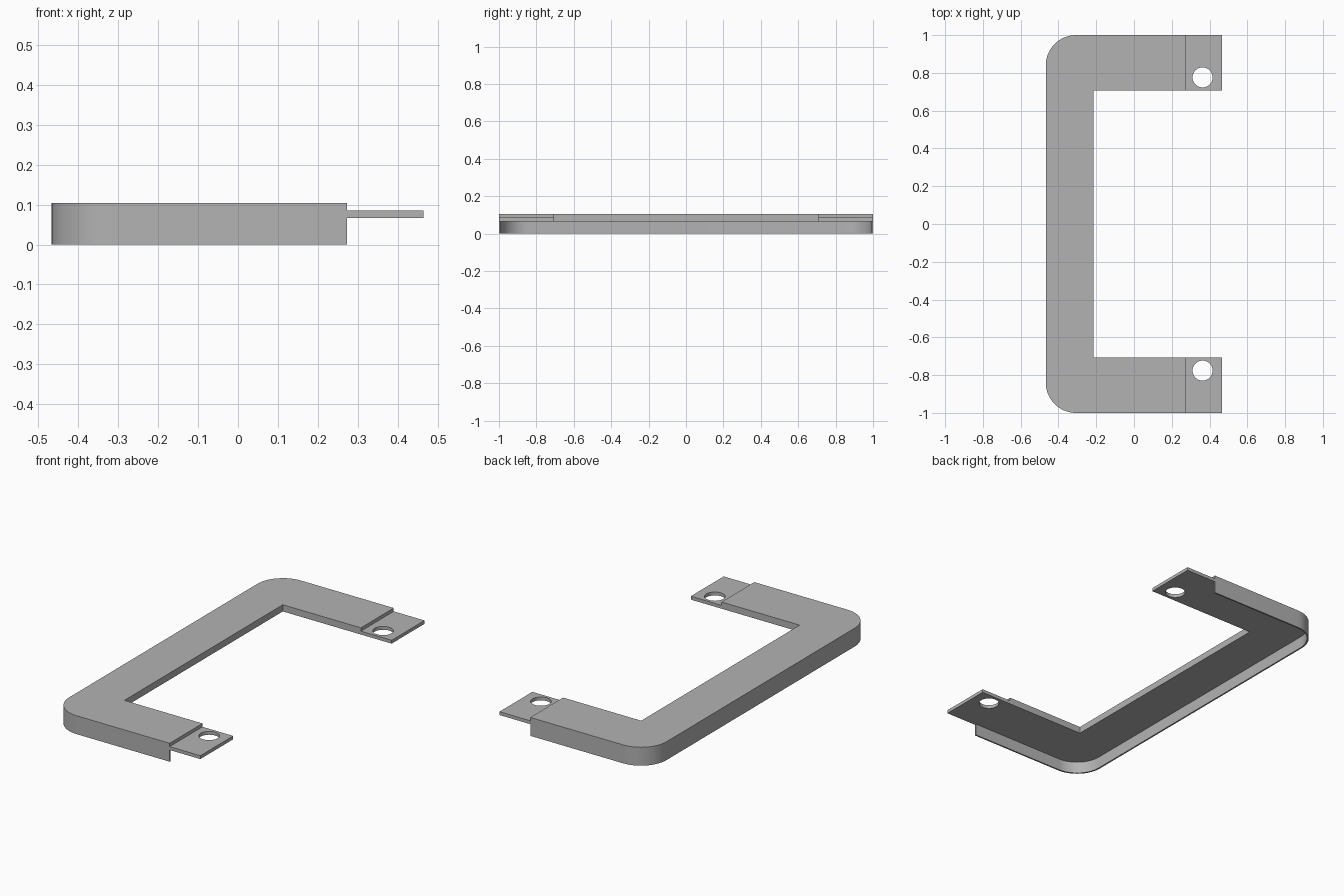
import bpy
from math import cos, sin, pi

cube = bpy.data.objects.get("Cube")
if cube:
    bpy.data.objects.remove(cube, do_unlink=True)

grey = bpy.data.materials.new("plain grey")
grey.use_nodes = True
colour = (0.45, 0.45, 0.45, 1)
grey.diffuse_color = colour
grey.node_tree.nodes["Principled BSDF"].inputs["Base Color"].default_value = colour

BACK, END, TIP = -0.467, 0.273, 0.465     # x of spine, arm ends and tab tips
INNER_X, INNER_Y = -0.215, 0.707          # inside edges of the frame
RADIUS, WALL = 0.16, 0.009
UNDER, TAB_TOP, TOP = 0.066, 0.085, 0.104


def arc(cx, cy, r, start, end, steps):
    angles = [start + (end - start) * i / steps for i in range(steps + 1)]
    return [(cx + r * cos(a), cy + r * sin(a)) for a in angles]


def outer_edge(inset):
    """Open path round the outside of the frame, from one arm end to the other."""
    r, cx, cy = RADIUS - inset, BACK + RADIUS, 1 - RADIUS
    return ([(END, 1 - inset)] + arc(cx, cy, r, pi / 2, pi, 16)
            + arc(cx, -cy, r, pi, 1.5 * pi, 16) + [(END, inset - 1)])


def prism(name, loops, low, high):
    """Extrude flat outlines (later loops are holes) between two heights."""
    curve = bpy.data.curves.new(name, 'CURVE')
    curve.dimensions = '2D'
    curve.fill_mode = 'BOTH'
    curve.extrude = (high - low) / 2
    for loop in loops:
        spline = curve.splines.new('POLY')
        spline.points.add(len(loop) - 1)
        for point, (x, y) in zip(spline.points, loop):
            point.co = (x, y, 0, 1)
        spline.use_cyclic_u = True
    curve.materials.append(grey)
    obj = bpy.data.objects.new(name, curve)
    bpy.context.collection.objects.link(obj)
    obj.location.z = (low + high) / 2
    bpy.ops.object.select_all(action='DESELECT')
    obj.select_set(True)
    bpy.context.view_layer.objects.active = obj
    bpy.ops.object.convert(target='MESH')
    bpy.ops.object.shade_smooth_by_angle(angle=pi / 6)


# C-shaped top plate
inside = [(END, -INNER_Y), (INNER_X, -INNER_Y), (INNER_X, INNER_Y), (END, INNER_Y)]
prism("top_plate", [outer_edge(0) + inside], UNDER, TOP)

# Thin wall hanging from the outer edge
prism("outer_lip", [outer_edge(0) + outer_edge(WALL)[::-1]], 0, UNDER)

# Mounting tabs with a screw hole
for name, side in (("back_tab", 1), ("front_tab", -1)):
    edge = [(END, side * INNER_Y), (TIP, side * INNER_Y), (TIP, side), (END, side)]
    hole = arc(0.363, side * 0.776, 0.053, 0, 2 * pi, 40)[:-1]
    prism(name, [edge, hole], UNDER, TAB_TOP)
